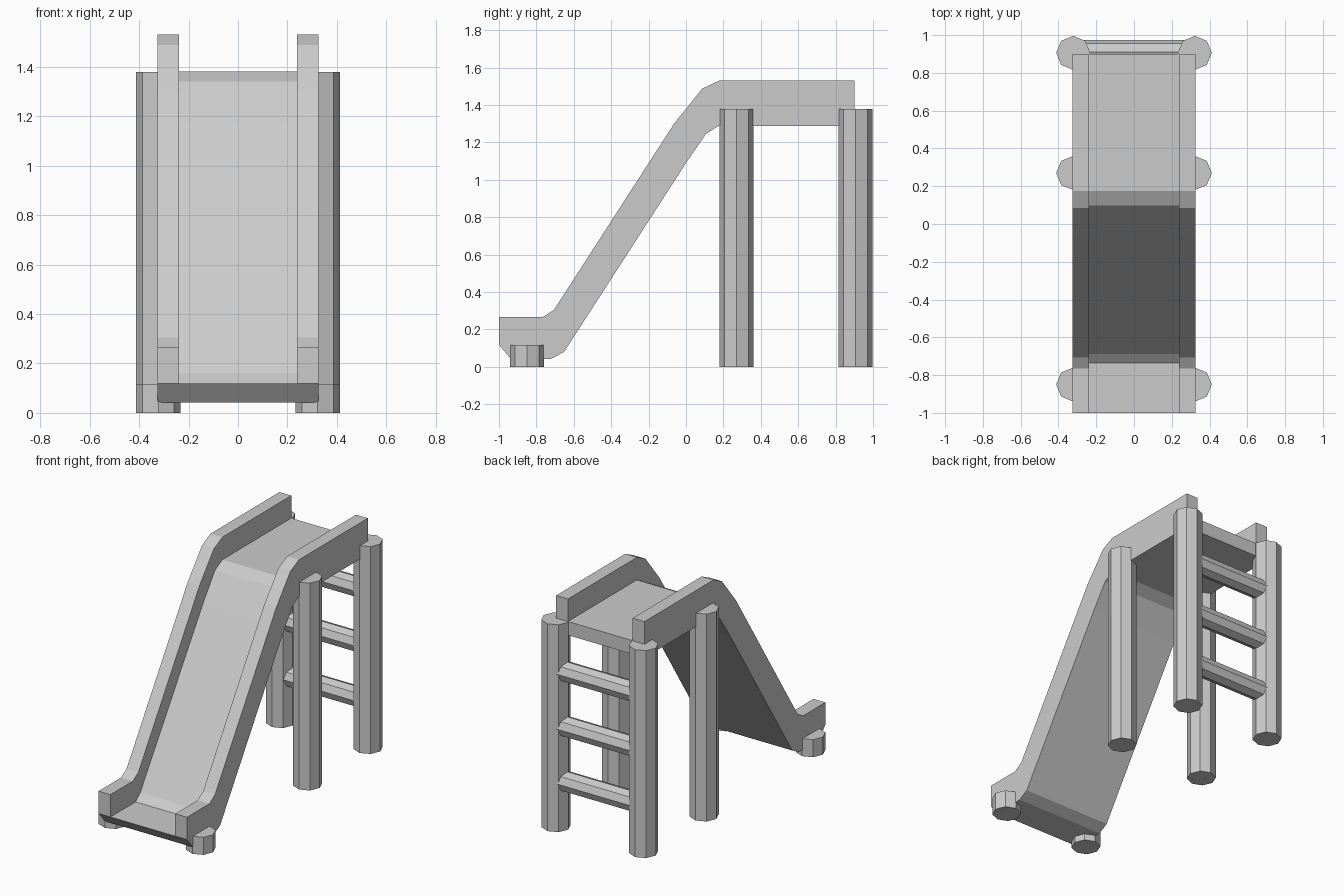
import bpy, bmesh
from math import pi

if "Cube" in bpy.data.objects:
    bpy.data.objects.remove(bpy.data.objects["Cube"])

X_OUT, X_IN = 0.325, 0.238

# side-view stations: rail top, bed surface, underside as (y, z)
STATIONS = [
    ((-1.0, 0.267), (-1.0, 0.118), (-0.936, 0.043)),
    ((-0.765, 0.267), (-0.737, 0.118), (-0.722, 0.043)),
    ((-0.706, 0.305), (-0.687, 0.16), (-0.652, 0.08)),
    ((-0.064, 1.30), (-0.025, 1.17), (0.0, 1.09)),
    ((0.086, 1.487), (0.099, 1.34), (0.107, 1.246)),
    ((0.176, 1.53), (0.176, 1.38), (0.176, 1.289)),
    ((0.9, 1.53), (0.9, 1.38), (0.9, 1.289)),
]


def chute():
    """U-shaped section swept along the stations."""
    bm = bmesh.new()
    rings = []
    for top, bed, low in STATIONS:
        half = [(X_OUT, low), (X_OUT, bed), (X_OUT, top), (X_IN, top), (X_IN, bed)]
        loop = half + [(-x, p) for x, p in reversed(half)]
        rings.append([bm.verts.new((x, *p)) for x, p in loop])
    n = len(rings[0])
    for a, b in zip(rings, rings[1:]):
        for i in range(n):
            j = (i + 1) % n
            bm.faces.new((a[i], a[j], b[j], b[i]))
    # end caps: two rail ends and the bed edge
    for r in (rings[0], rings[-1]):
        bm.faces.new(r[1:5])
        bm.faces.new(r[5:9])
        bm.faces.new([r[i] for i in (0, 1, 4, 5, 8, 9)])
    bmesh.ops.recalc_face_normals(bm, faces=bm.faces)
    me = bpy.data.meshes.new("chute")
    bm.to_mesh(me)
    bm.free()
    ob = bpy.data.objects.new("chute_and_platform", me)
    bpy.context.collection.objects.link(ob)


def octagon_bar(name, radius, length, loc, rot=(0, 0, 0)):
    bpy.ops.mesh.primitive_cylinder_add(vertices=8, radius=radius, depth=length,
                                        location=loc, rotation=rot)
    bpy.context.object.name = name


chute()

# posts and feet, both sides
for side, sx in (("left", -1), ("right", 1)):
    for name, y, h in (("foot", -0.85, 0.117), ("middle_post", 0.27, 1.379),
                       ("back_post", 0.906, 1.379)):
        octagon_bar(f"{side}_{name}", 0.09, h, (sx * 0.322, y, h / 2))

# ladder rungs
for i, z in enumerate((0.32, 0.685, 1.05)):
    octagon_bar(f"rung_{i + 1}", 0.065, 0.6, (0, 0.91, z), (0, pi / 2, 0))
